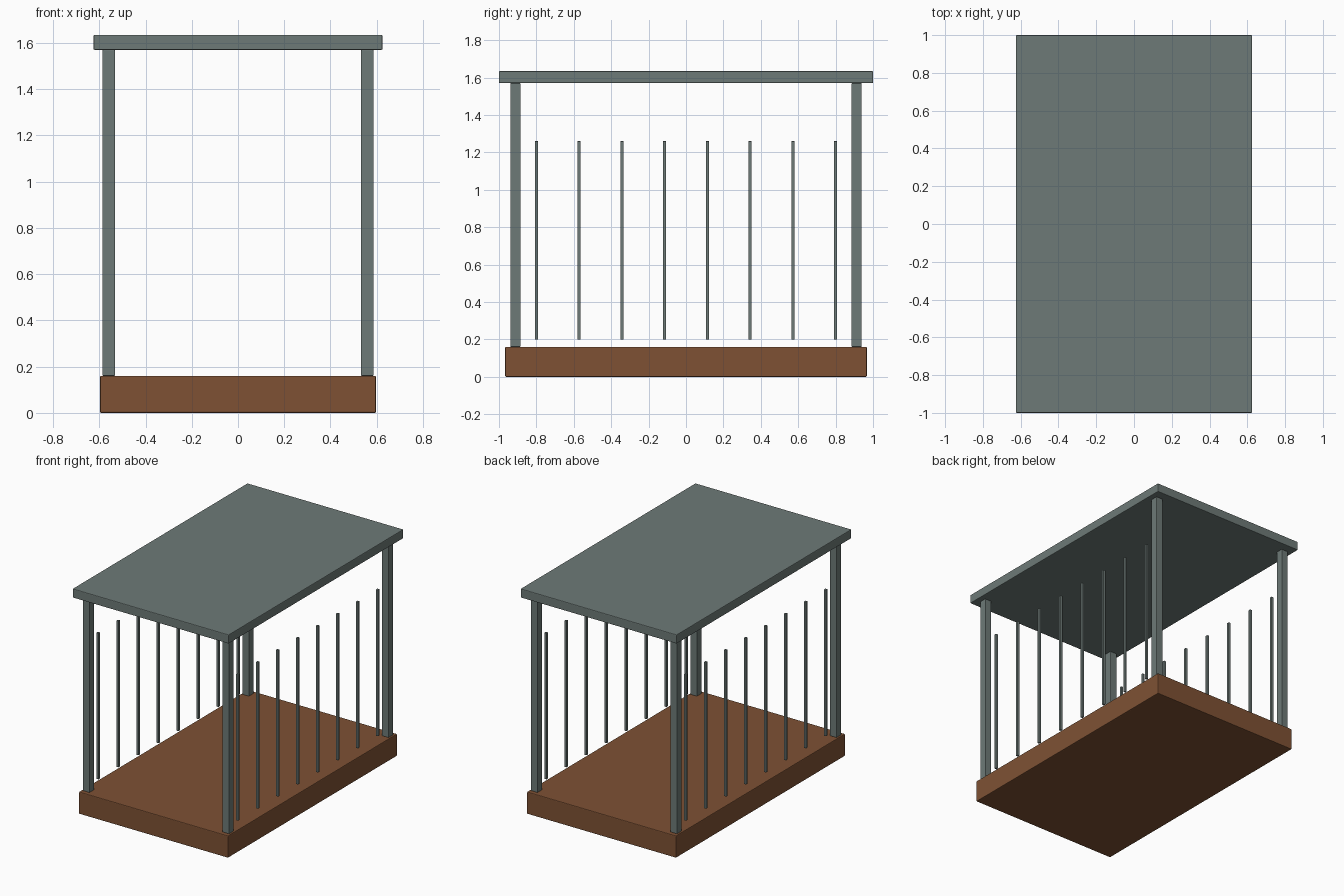
import bpy

if "Cube" in bpy.data.objects:
    bpy.data.objects.remove(bpy.data.objects["Cube"])


def material(name, rgb):
    m = bpy.data.materials.new(name)
    m.diffuse_color = (*rgb, 1)
    m.use_nodes = True
    m.node_tree.nodes["Principled BSDF"].inputs["Base Color"].default_value = m.diffuse_color
    return m


GREY = material("grey_green_metal", (0.155, 0.195, 0.185))
BROWN = material("brown_wood", (0.21, 0.083, 0.034))


def box(name, centre, size, mat, bevel=0.0):
    bpy.ops.mesh.primitive_cube_add(size=1, location=centre)
    ob = bpy.context.object
    ob.name = name
    ob.scale = size
    bpy.ops.object.transform_apply(location=False, rotation=False, scale=True)
    ob.data.materials.append(mat)
    if bevel:
        mod = ob.modifiers.new("edge_bevel", 'BEVEL')
        mod.width = bevel
        mod.segments = 2
    return ob


# Floor and roof slabs
box("floor", (0, 0, 0.08), (1.194, 1.934, 0.16), BROWN, 0.005)
box("roof", (0, 0, 1.6025), (1.25, 2.0, 0.065), GREY, 0.005)

for sx, side in ((-1, "left"), (1, "right")):
    x = sx * 0.559
    # Corner posts
    for sy, end in ((-1, "front"), (1, "back")):
        box(f"post_{end}_{side}", (x, sy * 0.912, 0.865), (0.054, 0.054, 1.41), GREY, 0.003)
    # Side bars, floating just above the floor
    for i in range(8):
        y = -0.8 + 1.6 * i / 7
        box(f"bar_{side}_{i + 1}", (x, y, 0.73), (0.017, 0.017, 1.06), GREY, 0.002)
